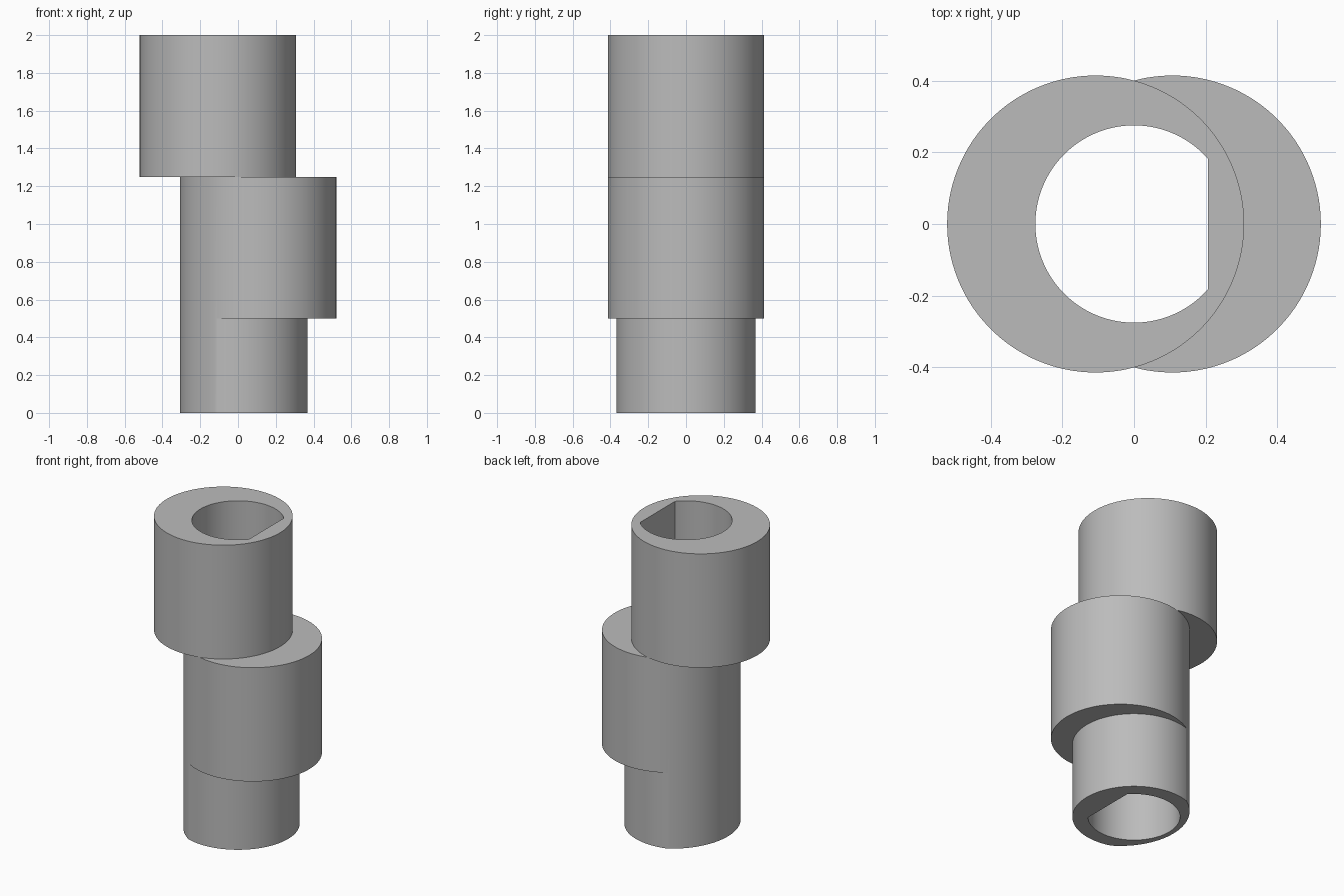
import bpy
import bmesh
from math import acos, cos, sin, sqrt, pi

if "Cube" in bpy.data.objects:
    bpy.data.objects.remove(bpy.data.objects["Cube"], do_unlink=True)

LOBE, OFFSET = 0.414, 0.107      # eccentric lobe radius and shift
NECK = 0.368                     # lower neck radius
BORE, FLAT = 0.275, 0.207        # D-shaped bore radius and flat position


def circle(a, centre, radius):
    """Distance from the bore axis to an offset circle at angle a."""
    return centre * cos(a) + sqrt(radius ** 2 - (centre * sin(a)) ** 2)


def lower_lobe(a):
    return circle(a, OFFSET, LOBE)


def upper_lobe(a):
    return circle(a, -OFFSET, LOBE)


def neck(a):
    return min(NECK, lower_lobe(a))


def bore(a):
    return min(BORE, FLAT / cos(a)) if cos(a) > 0 else BORE


# Even angles plus the exact corners of the bore flat and the trimmed neck
corner = acos(FLAT / BORE)
trim = acos((NECK ** 2 + OFFSET ** 2 - LOBE ** 2) / (2 * OFFSET * NECK))
angles = {2 * pi * i / 144 for i in range(144)}
angles |= {corner, 2 * pi - corner, trim, 2 * pi - trim}
angles = sorted(angles)

# Stacked outlines: up the outside, down through the bore
sections = [(neck, 0), (neck, 0.5), (lower_lobe, 0.5), (lower_lobe, 1.25),
            (upper_lobe, 1.25), (upper_lobe, 2), (bore, 2), (bore, 0)]
bm = bmesh.new()
rings = [[bm.verts.new((f(a) * cos(a), f(a) * sin(a), z)) for a in angles]
         for f, z in sections]
n = len(angles)
for k, low in enumerate(rings):
    high = rings[(k + 1) % len(rings)]
    for i in range(n):
        j = (i + 1) % n
        bm.faces.new((low[i], low[j], high[j], high[i]))
# Collapse the flush parts of the steps
bmesh.ops.remove_doubles(bm, verts=bm.verts, dist=0.00001)

mesh = bpy.data.meshes.new("eccentric_shaft")
bm.to_mesh(mesh)
bm.free()
shaft = bpy.data.objects.new("eccentric_shaft", mesh)
bpy.context.collection.objects.link(shaft)

# Plain grey metal
grey = bpy.data.materials.new("grey_metal")
grey.use_nodes = True
colour = (0.5, 0.5, 0.5, 1)
grey.diffuse_color = colour
grey.node_tree.nodes["Principled BSDF"].inputs["Base Color"].default_value = colour
mesh.materials.append(grey)

bpy.ops.object.select_all(action="DESELECT")
shaft.select_set(True)
bpy.context.view_layer.objects.active = shaft
bpy.ops.object.shade_smooth_by_angle(angle=pi / 6)
